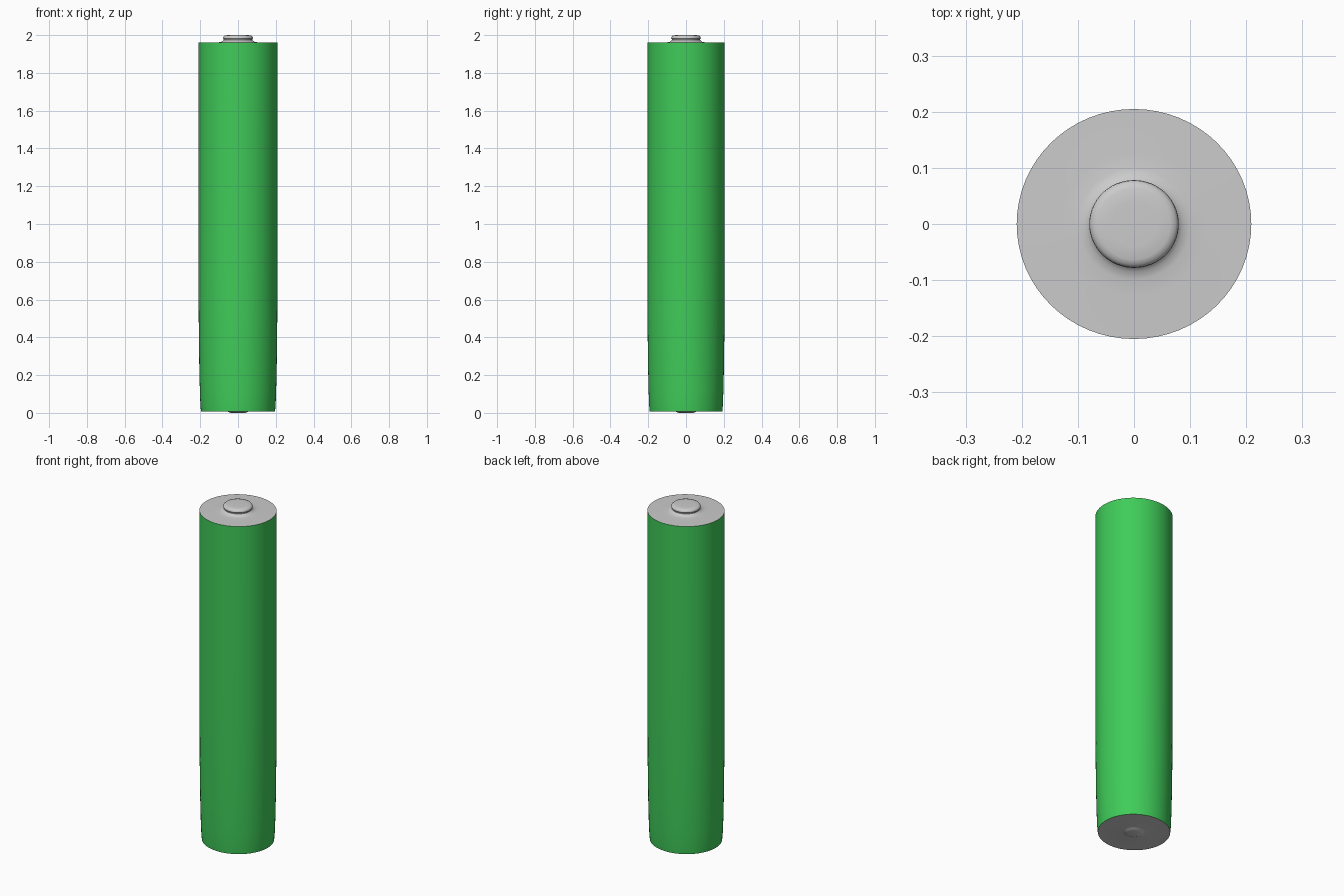
import bpy, bmesh, math

if "Cube" in bpy.data.objects:
    bpy.data.objects.remove(bpy.data.objects["Cube"])

SIDES = 64


def lathe(name, profile, sx=1.0, sy=1.0, color=None, angle=35):
    """Spin (radius, z) points around z; radius 0 closes the surface."""
    bm = bmesh.new()
    rings = []
    for r, z in profile:
        if r == 0:
            rings.append([bm.verts.new((0, 0, z))])
        else:
            rings.append([bm.verts.new((r * sx * math.cos(2 * math.pi * i / SIDES),
                                        r * sy * math.sin(2 * math.pi * i / SIDES), z))
                          for i in range(SIDES)])
    for a, b in zip(rings, rings[1:]):
        for i in range(SIDES):
            j = (i + 1) % SIDES
            if len(a) == 1:
                bm.faces.new((a[0], b[j], b[i]))
            elif len(b) == 1:
                bm.faces.new((a[i], a[j], b[0]))
            else:
                bm.faces.new((a[i], a[j], b[j], b[i]))
    mesh = bpy.data.meshes.new(name)
    bm.to_mesh(mesh)
    bm.free()
    obj = bpy.data.objects.new(name, mesh)
    bpy.context.collection.objects.link(obj)
    if color:
        mat = bpy.data.materials.new(name + "_colour")
        mat.diffuse_color = color
        mat.use_nodes = True
        mat.node_tree.nodes["Principled BSDF"].inputs["Base Color"].default_value = mat.diffuse_color
        mesh.materials.append(mat)
    bpy.ops.object.select_all(action='DESELECT')
    obj.select_set(True)
    bpy.context.view_layer.objects.active = obj
    bpy.ops.object.shade_smooth_by_angle(angle=math.radians(angle))
    return obj


# Green sleeve, straight above and gently tapered towards the bottom
OVAL = dict(sx=1.01, sy=0.99)
lathe("sleeve", [(0.194, 0.008), (0.197, 0.04), (0.2, 0.12), (0.203, 0.25),
                 (0.206, 0.5), (0.207, 0.8), (0.207, 1.96)],
      color=(0.05, 0.6, 0.1, 1), **OVAL)

# Positive end: flat plate flowing into a rounded terminal button
lathe("top_terminal", [(0.207, 1.96), (0.13, 1.961), (0.1, 1.962), (0.086, 1.965),
                       (0.08, 1.97), (0.076, 1.974), (0.076, 1.979), (0.079, 1.983),
                       (0.078, 1.99), (0.073, 1.996), (0.064, 1.999), (0.04, 2.0),
                       (0, 2.0)], **OVAL)

# Negative end: flat plate with a shallow raised contact
lathe("bottom_terminal", [(0, 0.0), (0.038, 0.0), (0.044, 0.002), (0.055, 0.007),
                          (0.062, 0.008), (0.194, 0.008)], **OVAL)
